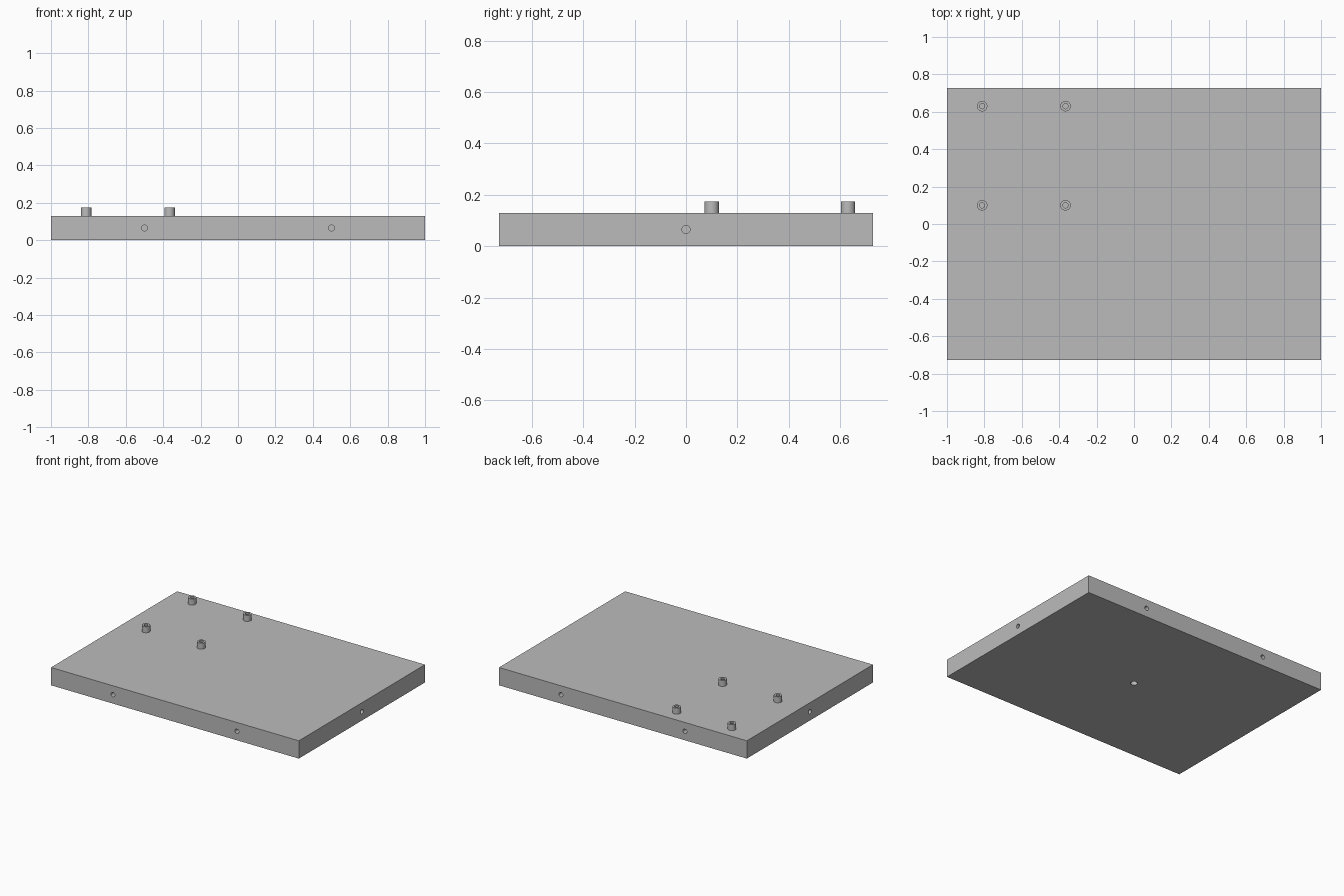
import bpy
import bmesh
import math
from mathutils import Matrix, Vector

cube = bpy.data.objects.get("Cube")
if cube:
    bpy.data.objects.remove(cube, do_unlink=True)

WIDTH, DEPTH, THICK = 2.0, 1.454, 0.13
PEG_TOP = 0.174

grey = bpy.data.materials.new("plain_grey")
grey.use_nodes = True
colour = (0.5, 0.5, 0.5, 1)
grey.diffuse_color = colour
grey.node_tree.nodes["Principled BSDF"].inputs["Base Color"].default_value = colour


def make_object(name, bm):
    bmesh.ops.recalc_face_normals(bm, faces=bm.faces)
    mesh = bpy.data.meshes.new(name)
    bm.to_mesh(mesh)
    bm.free()
    mesh.materials.append(grey)
    obj = bpy.data.objects.new(name, mesh)
    bpy.context.collection.objects.link(obj)
    return obj


def smooth(obj):
    bpy.ops.object.select_all(action="DESELECT")
    obj.select_set(True)
    bpy.context.view_layer.objects.active = obj
    bpy.ops.object.shade_smooth_by_angle(angle=math.radians(30))


def add_drill(bm, centre, axis, radius, depth):
    # Cylinder centred on a surface point, so it sinks in by the given depth
    turn = Vector((0, 0, 1)).rotation_difference(Vector(axis)).to_matrix().to_4x4()
    bmesh.ops.create_cone(bm, cap_ends=True, segments=32, radius1=radius,
                          radius2=radius, depth=2 * depth,
                          matrix=Matrix.Translation(centre) @ turn)


# Slab
bm = bmesh.new()
bmesh.ops.create_cube(bm, size=1)
bmesh.ops.scale(bm, vec=(WIDTH, DEPTH, THICK), verts=bm.verts)
bmesh.ops.translate(bm, vec=(0, 0, THICK / 2), verts=bm.verts)
slab = make_object("slab", bm)

# Blind holes: two front and back, one each end, one underneath
bm = bmesh.new()
for side in (-1, 1):
    for x in (-0.5, 0.5):
        add_drill(bm, (x, side * DEPTH / 2, THICK / 2), (0, 1, 0), 0.016, 0.06)
    add_drill(bm, (side * WIDTH / 2, 0, THICK / 2), (1, 0, 0), 0.016, 0.06)
add_drill(bm, (0, 0, 0), (0, 0, 1), 0.023, 0.08)
drills = make_object("hole_cutter", bm)
drills.hide_render = True

cut = slab.modifiers.new("holes", "BOOLEAN")
cut.operation = "DIFFERENCE"
cut.solver = "EXACT"
cut.object = drills
bpy.context.view_layer.objects.active = slab
bpy.ops.object.modifier_apply(modifier=cut.name)
bpy.data.objects.remove(drills, do_unlink=True)
smooth(slab)


# Hollow standoff pegs, lathed from a ring profile
def standoff(name, x, y):
    bm = bmesh.new()
    outer, inner = 0.028, 0.014
    profile = [(outer, THICK), (outer, PEG_TOP), (inner, PEG_TOP), (inner, THICK)]
    verts = [bm.verts.new((r, 0, z)) for r, z in profile]
    edges = [bm.edges.new(pair) for pair in zip(verts, verts[1:])]
    bmesh.ops.spin(bm, geom=verts + edges, cent=(0, 0, 0), axis=(0, 0, 1),
                   angle=math.tau, steps=32, use_merge=True)
    bmesh.ops.remove_doubles(bm, verts=bm.verts, dist=0.0001)
    for face in bm.faces:
        face.normal_update()
        mid = face.calc_center_median()
        radial = Vector((mid.x, mid.y, 0))
        # Outer wall faces out, bore faces in, rim faces up
        if abs(face.normal.z) > 0.5:
            want = Vector((0, 0, 1))
        else:
            want = radial if radial.length > (outer + inner) / 2 else -radial
        if face.normal.dot(want) < 0:
            face.normal_flip()
    obj = make_object(name, bm)
    obj.location = (x, y, 0)
    smooth(obj)


for row, y in (("front", 0.1), ("back", 0.63)):
    for side, x in (("outer", -0.812), ("inner", -0.366)):
        standoff(f"standoff_{row}_{side}", x, y)
